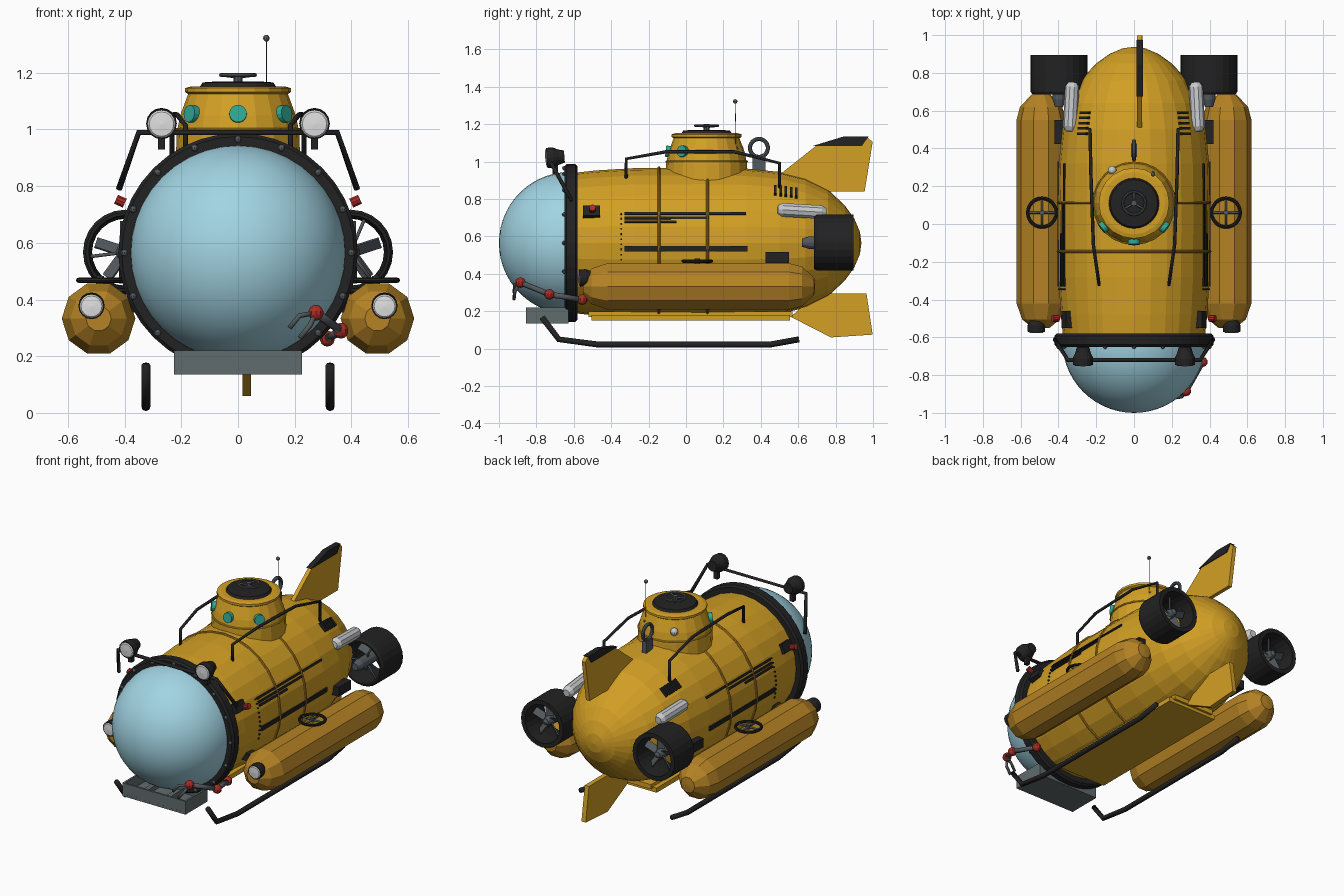
import bpy, bmesh, math
from mathutils import Vector, Matrix, Euler

cube = bpy.data.objects.get("Cube")
if cube:
    bpy.data.objects.remove(cube, do_unlink=True)


def material(name, r, g, b):
    m = bpy.data.materials.new(name)
    m.use_nodes = True
    m.diffuse_color = (r, g, b, 1)
    m.node_tree.nodes["Principled BSDF"].inputs["Base Color"].default_value = (r, g, b, 1)
    return m


YELLOW = material("hull yellow", .65, .35, .018)
OCHRE = material("pontoon ochre", .46, .225, .018)
BLACK = material("rubber black", .016, .016, .016)
STEEL = material("dark steel", .085, .1, .11)
TRAY = material("tray grey", .12, .15, .155)
GLASS = material("dome blue", .36, .66, .77)
WHITE = material("lens white", .82, .82, .82)
TANK = material("tank grey", .58, .6, .62)
RED = material("joint red", .4, .025, .018)
TEAL = material("porthole teal", .03, .4, .31)

CZ = .565  # height of the hull axis


def finish(name, bm, mat, smooth=False):
    bmesh.ops.remove_doubles(bm, verts=bm.verts, dist=1e-5)
    bmesh.ops.recalc_face_normals(bm, faces=bm.faces)
    me = bpy.data.meshes.new(name)
    bm.to_mesh(me)
    bm.free()
    me.materials.append(mat)
    if smooth:
        me.shade_smooth()
        me.set_sharp_from_angle(angle=math.radians(40))
    ob = bpy.data.objects.new(name, me)
    bpy.context.collection.objects.link(ob)
    return ob


def lathe(name, profile, loc, axis, mat, seg=16, closed=False, smooth=False):
    """Turn (radius, height) points around an axis through loc."""
    bm = bmesh.new()
    rot = Vector(axis).to_track_quat('Z', 'Y').to_matrix().to_4x4()
    place = Matrix.Translation(loc) @ rot
    vs = [bm.verts.new(place @ Vector((r, 0, h))) for r, h in profile]
    pairs = list(zip(vs, vs[1:])) + ([(vs[-1], vs[0])] if closed else [])
    edges = [bm.edges.new(p) for p in pairs]
    bmesh.ops.spin(bm, geom=vs + edges, cent=loc, axis=rot @ Vector((0, 0, 1)),
                   angle=math.tau, steps=seg)
    return finish(name, bm, mat, smooth)


def disc(name, r, h, loc, axis, mat, seg=16):
    return lathe(name, [(0, -h / 2), (r, -h / 2), (r, h / 2), (0, h / 2)], loc, axis, mat, seg)


def ring(name, big, small, loc, axis, mat, seg=24):
    pts = [(big + small * math.cos(i * math.tau / 8), small * math.sin(i * math.tau / 8))
           for i in range(8)]
    return lathe(name, pts, loc, axis, mat, seg, closed=True, smooth=True)


def box(name, size, loc, mat, rot=(0, 0, 0)):
    bm = bmesh.new()
    m = Matrix.LocRotScale(Vector(loc), Euler(rot), Vector(size))
    bmesh.ops.create_cube(bm, size=1, matrix=m)
    return finish(name, bm, mat)


def ball(name, r, loc, mat):
    bm = bmesh.new()
    bmesh.ops.create_uvsphere(bm, u_segments=10, v_segments=7, radius=r,
                              matrix=Matrix.Translation(loc))
    return finish(name, bm, mat)


def tube(name, pts, r, mat):
    cu = bpy.data.curves.new(name, 'CURVE')
    cu.dimensions, cu.bevel_depth, cu.bevel_resolution = '3D', r, 2
    cu.use_fill_caps = True
    sp = cu.splines.new('POLY')
    sp.points.add(len(pts) - 1)
    for p, co in zip(sp.points, pts):
        p.co = (*co, 1)
    tmp = bpy.data.objects.new(name, cu)
    bm = bmesh.new()
    bm.from_mesh(tmp.to_mesh())
    bpy.data.objects.remove(tmp)
    return finish(name, bm, mat)


def fin(name, outline, x, thick, mat):
    bm = bmesh.new()
    f = bm.faces.new([bm.verts.new((x - thick / 2, y, z)) for y, z in outline])
    g = bmesh.ops.extrude_face_region(bm, geom=[f])["geom"]
    bmesh.ops.translate(bm, vec=(thick, 0, 0), verts=[v for v in g if isinstance(v, bmesh.types.BMVert)])
    return finish(name, bm, mat)


def on_hull(name, side, deg, r, y, size, mat):
    """Plate lying on the hull, deg measured from the top."""
    a = math.radians(deg) * side
    box(name, size, (r * math.sin(a), y, CZ + r * math.cos(a)), mat, (0, a, 0))


Y, Z = (0, 1, 0), (0, 0, 1)

# Hull, seams, dome and collar
lathe("hull", [(0, -.6), (.375, -.6), (.388, -.48), (.4, -.28), (.402, .1), (.398, .32), (.38, .5),
               (.345, .64), (.285, .76), (.2, .85), (.13, .9), (.06, .93), (0, .938)],
      (0, 0, CZ), Y, YELLOW, 28)
for y in (-.145, .115):
    ring("hull_seam", .402, .008, (0, y, CZ), Y, OCHRE, 28)
arc = [i * math.pi / 28 for i in range(15)]
lathe("dome", [(.38 * math.cos(a), .38 * math.sin(a)) for a in arc],
      (0, -.62, CZ), (0, -1, 0), GLASS, 40, smooth=True)
lathe("collar", [(.372, -.65), (.41, -.65), (.422, -.638), (.422, -.592), (.41, -.58), (.372, -.58)],
      (0, 0, CZ), Y, BLACK, 40, closed=True)
for i in range(16):
    a = i * math.tau / 16
    ball("collar_bolt", .012, (.4 * math.sin(a), -.65, CZ + .4 * math.cos(a)), STEEL)

# Keel and fins
box("keel", (.36, 1.06, .03), (0, .025, .165), YELLOW)
box("keel_top", (.3, 1.09, .03), (0, .025, .185), YELLOW)
fin("upper_fin", [(.5, .93), (.69, 1.08), (.85, 1.13), (.97, 1.13), (.998, 1.105), (.955, .84), (.72, .84)],
    .03, .026, YELLOW)
fin("upper_fin_cap", [(.675, 1.083), (.845, 1.135), (.975, 1.133), (.94, 1.083)], .03, .036, BLACK)
fin("lower_fin", [(.56, .17), (.775, .06), (.998, .075), (.965, .295), (.7, .295)], .03, .03, YELLOW)

# Conning tower with hatch
T = (0, .11, 0)
lathe("tower", [(.22, .88), (.216, .99), (.204, 1.05), (.176, 1.125), (.187, 1.132), (.187, 1.146),
                (.165, 1.152), (0, 1.152)], T, Z, YELLOW, 20)
ring("tower_seam", .215, .006, (0, .11, 1.0), Z, YELLOW)
lathe("hatch", [(.135, 1.15), (.125, 1.166), (.07, 1.17), (0, 1.17)], T, Z, BLACK, 24)
disc("hatch_stem", .016, .04, (0, .11, 1.18), Z, STEEL, 8)
ring("hatch_wheel", .06, .007, (0, .11, 1.192), Z, STEEL)
for i in range(3):
    a = i * math.tau / 3 + math.pi / 2
    tube("hatch_spoke", [(0, .11, 1.185), (.06 * math.cos(a), .11 + .06 * math.sin(a), 1.192)], .006, STEEL)
for deg in (-52, 0, 52):
    a = math.radians(deg)
    d = Vector((math.sin(a), -math.cos(a), .12))
    c = Vector((0, .11, 1.03)) + d * .206
    disc("porthole", .031, .026, c, d, TEAL, 14)
ball("beacon", .024, (-.116, .285, 1.065), TANK)
ball("antenna_base", .012, (.1, .268, 1.07), STEEL)
tube("antenna", [(.1, .266, 1.06), (.1, .264, 1.32)], .0015, STEEL)
ball("antenna_tip", .012, (.1, .263, 1.322), STEEL)
box("lifting_block", (.03, .07, .08), (0, .39, .985), STEEL)
ring("lifting_eye", .048, .011, (0, .39, 1.073), (1, 0, 0), STEEL)

# Light bar and front tray
tube("light_bar", [(-.42, -.61, .79), (-.35, -.72, .99), (.35, -.72, .99), (.42, -.61, .79)], .011, BLACK)
box("tray_floor", (.45, .225, .015), (0, -.742, .143), TRAY)
for y in (-.848, -.637):
    box("tray_wall", (.45, .012, .084), (0, y, .178), TRAY)
for x in (-.219, .219):
    box("tray_end", (.012, .225, .084), (x, -.742, .178), TRAY)
for x in (-.08, .08):
    box("tray_rib", (.03, .21, .03), (x, -.742, .19), TRAY)


def lamp(name, r, loc):
    d = Vector((0, -1, -.08))
    lathe(name + "_body", [(0, -.05), (r * .6, -.05), (r * .75, -.02), (r, .01), (r, .045), (0, .045)],
          loc, d, BLACK, 16)
    lathe(name + "_lens", [(r * .93, .044), (r * .8, .05), (0, .053)], loc, d, WHITE, 16)
    x, y, z = loc
    box(name + "_bracket", (.026, .03, .05), (x, y, z - r - .014), BLACK)


for s, side in ((1, "left_"), (-1, "right_")):
    # Pontoon with valve wheel, lamp and mount
    lathe(side + "pontoon", [(0, -.55), (.045, -.55), (.1, -.505), (.13, -.42), (.13, .55), (.112, .62),
                             (.05, .685), (0, .69)], (s * .492, 0, .333), Y, OCHRE, 10)
    w = Vector((s * .487, .06, .468))
    ring(side + "valve_wheel", .076, .009, w, Z, BLACK)
    disc(side + "valve_stem", .014, .03, w, Z, STEEL, 8)
    for d in (Vector((.076, 0, 0)), Vector((0, .076, 0))):
        tube(side + "valve_spoke", [w - d, w + d], .006, STEEL)
    lamp(side + "pontoon_lamp", .046, (s * .517, -.525, .38))
    lamp(side + "bar_lamp", .054, (s * .27, -.7, 1.023))
    box(side + "pontoon_mount", (.05, .125, .06), (s * .395, .487, .487), BLACK)
    box(side + "front_mount", (.1, .06, .05), (s * .37, -.4, .38), BLACK)

    # Ducted thruster
    c = Vector((s * .397, .79, .567))
    lathe(side + "thruster_duct", [(.14, -.105), (.15, -.09), (.15, .105), (.122, .105), (.118, 0), (.13, -.105)],
          c, Y, BLACK, 24, closed=True)
    lathe(side + "thruster_motor", [(0, -.17), (.022, -.17), (.034, -.13), (.034, .02), (.02, .07), (0, .08)],
          c, Y, STEEL, 12)
    for i in range(5):
        a = i * math.tau / 5
        d = Vector((math.sin(a), 0, math.cos(a)))
        m = Matrix.Rotation(a, 3, 'Y') @ Matrix.Rotation(.7, 3, 'Z')
        box(side + "propeller_blade", (.045, .008, .09), c + d * .065 + Vector((0, .03, 0)), STEEL, m.to_euler())
        if i < 3:
            b = a * 5 / 3 + .4
            tube(side + "duct_strut", [c - Vector((0, .06, 0)),
                 c + Vector((.126 * math.sin(b), -.06, .126 * math.cos(b)))], .006, STEEL)

    # Skid and handrail
    tube(side + "skid", [(s * .325, y, z) for y, z in
         ((-.77, .168), (-.68, .05), (-.47, .022), (.45, .022), (.605, .05))], .016, BLACK)
    tube(side + "handrail", [(s * .185, -.32, .91), (s * .185, -.32, 1.015), (s * .215, -.11, 1.052),
         (s * .228, .26, 1.052), (s * .233, .5, .992), (s * .233, .5, .85)], .009, BLACK)

    # Hull fittings: gas bottle, marker light, vents, stripes, rivets
    lathe(side + "gas_bottle", [(0, -.13), (.022, -.13), (.038, -.105), (.038, .105), (.022, .13), (0, .13)],
          (s * .333, .62, .736), (s * -.05, 1, -.06), TANK, 10)
    on_hull(side + "marker_box", s, 65, .39, -.505, (.06, .09, .04), BLACK)
    disc(side + "marker_light", .018, .034, (s * .415, -.5, .747), (s, 0, .45), RED, 10)
    for i in range(5):
        on_hull(side + "vent", s, 44, .392 - i * .005, .478 + i * .028, (.062, .013, .02), BLACK)
    on_hull(side + "stripe", s, 94.3, .4, 0, (.028, .66, .012), BLACK)
    for deg, length in ((67, .65), (70.5, .45), (73.5, .28)):
        on_hull(side + "pinstripe", s, deg, .4, -.33 + length / 2, (.013, length, .012), BLACK)
    for i in range(10):
        on_hull(side + "rivet", s, 67 + i * 4, .397, -.345, (.008, .008, .012), BLACK)

# Manipulator arm on the left side
joints = [Vector(p) for p in ((.315, -.555, .262), (.363, -.73, .29), (.275, -.885, .353))]
for a, b in zip(joints, joints[1:]):
    tube("arm_link", [a, b], .015, STEEL)
for j in joints:
    ball("arm_joint", .028, j, RED)
for dx in (-.018, .018):
    tube("claw_finger", [joints[2], (.235 + dx, -.915, .325 - dx), (.2 + dx, -.92, .282 - dx)], .009, STEEL)
